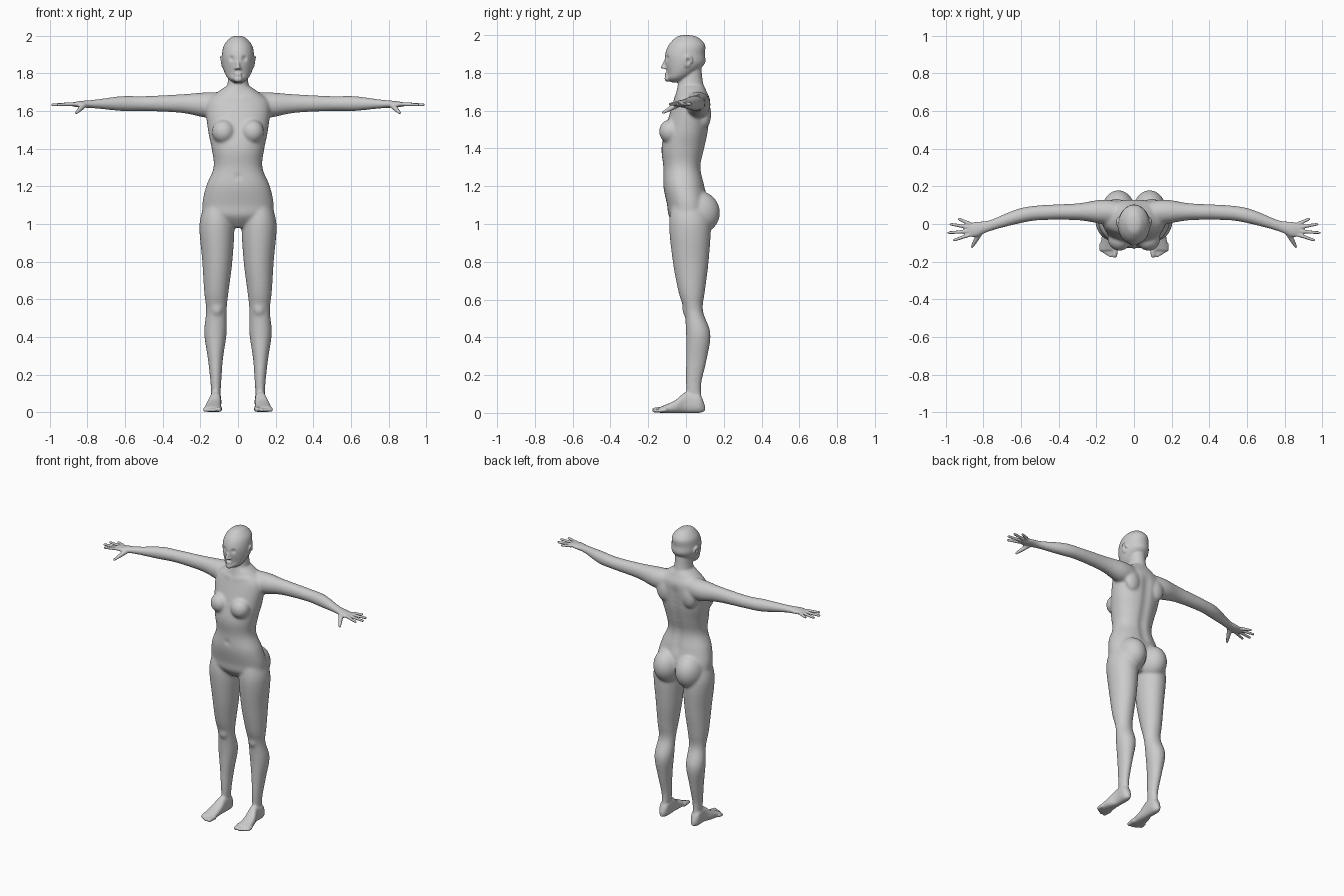
import bpy, bmesh, math
from mathutils import Vector, Matrix, kdtree

cube = bpy.data.objects.get("Cube")
if cube:
    bpy.data.objects.remove(cube, do_unlink=True)

CHIN = 1.75
SHOULDER = 1.64
bm = bmesh.new()


def skin_rings(rings):
    """Join rings of points into a closed tube."""
    rings = [[bm.verts.new(point) for point in ring] for ring in rings]
    for ring, following in zip(rings, rings[1:]):
        for k in range(len(ring)):
            bm.faces.new((ring[k - 1], ring[k], following[k], following[k - 1]))
    bm.faces.new(rings[0][::-1])
    bm.faces.new(rings[-1])


def turned(profile, matrix, sides):
    """Turn a radius and height profile around an axis."""
    angles = [math.tau * k / sides for k in range(sides)]
    skin_rings([[matrix @ Vector((r * math.cos(a), r * math.sin(a), h)) for a in angles]
                for r, h in profile])


def arc(first, last, steps, radius=1, height=0):
    """Part of a half circle, from one latitude to another."""
    latitudes = [math.radians(first + (last - first) * i / steps) for i in range(steps + 1)]
    return [(radius * math.cos(a), height + radius * math.sin(a)) for a in latitudes]


def ball(center, radii, side=1, lift=0, sides=16):
    x, y, z = center
    matrix = Matrix.Translation((x * side, y, z + lift)) @ Matrix.Diagonal((*radii, 1))
    turned(arc(-88, 88, sides // 2), matrix, sides)


def stroke(start, end, thick, thin, side=1, lift=0):
    """Tapering strand with round ends."""
    start, end = [Vector((x * side, y, z + lift)) for x, y, z in (start, end)]
    reach = end - start
    turn = reach.to_track_quat("Z", "Y").to_matrix().to_4x4()
    profile = arc(-88, 0, 4, thick) + arc(0, 88, 4, thin, reach.length)
    turned(profile, Matrix.Translation(start) @ turn, 12)


def spline(before, start, end, after, t):
    """Smooth value between start and end, shaped by both neighbours."""
    slope_in, slope_out = (end - before) / 2, (after - start) / 2
    gap = end - start
    cubic = slope_in + slope_out - gap - gap
    return start + t * (slope_in + t * (gap - slope_in - cubic + t * cubic))


def loft(axis, rows, side=1, power=2, lift=0, sides=32, steps=5):
    """Skin rounded sections: position, then low and high on both other axes."""
    padded = [rows[0], *rows, rows[-1]]
    fine = [[spline(*values, step / steps) for values in zip(*padded[i:i + 4])]
            for i in range(len(rows) - 1) for step in range(steps)]
    fine.append(rows[-1])
    across, along = [k for k in range(3) if k != axis]
    rings = []
    for position, low_a, high_a, low_b, high_b in fine:
        ring = []
        for k in range(sides):
            angle = math.tau * k / sides
            c, s = math.cos(angle), math.sin(angle)
            c = math.copysign(abs(c) ** (2 / power), c)
            s = math.copysign(abs(s) ** (2 / power), s)
            point = Vector()
            point[axis] = position
            point[across] = (low_a + high_a + c * (high_a - low_a)) / 2
            point[along] = (low_b + high_b + s * (high_b - low_b)) / 2
            point.x *= side
            point.z += lift
            ring.append(point)
        rings.append(ring)
    skin_rings(rings)


def centred(rows):
    return [(z, -half, half, front, back) for z, half, front, back in rows]


# Trunk
loft(2, centred([
    (1.74, .05, -.04, .09), (1.7, .11, -.05, .11), (1.64, .17, -.07, .13),
    (1.5, .16, -.11, .12), (1.4, .14, -.13, .1), (1.3, .13, -.12, .08),
    (1.2, .17, -.12, .1), (1.1, .19, -.1, .12), (1.04, .17, -.09, .11),
    (.98, .04, -.04, .07)]), power=2.2)

# Neck
loft(2, centred([(.1, .05, -.01, .08), (0, .055, -.04, .09), (-.09, .08, -.06, .12)]),
     lift=CHIN)

# Head
loft(2, centred([
    (.25, .01, -.01, .01), (.24, .04, -.05, .06), (.2, .075, -.09, .1),
    (.15, .085, -.11, .1), (.1, .084, -.11, .1), (.05, .07, -.1, .05),
    (.02, .05, -.1, .01), (0, .02, -.08, -.03)]), lift=CHIN)

# Nose, chin and lips
stroke((0, -.1, .13), (0, -.124, .08), .007, .01, lift=CHIN)
ball((0, -.1, .02), (.024, .014, .017), lift=CHIN)
for z in (.047, .037):
    ball((0, -.104, z), (.02, .008, .006), lift=CHIN)

for side in (1, -1):
    # Brow and nostril
    stroke((.01, -.1, .147), (.05, -.08, .147), .009, .008, side, CHIN)
    ball((.011, -.113, .077), (.008, .01, .007), side, CHIN)

    # Ear, as a rim around a thin plate
    ball((.08, .01, .11), (.008, .015, .03), side, CHIN)
    for i in range(16):
        angle = math.pi * i / 12
        height = math.sin(angle)
        rim = (.085 + .005 * height, .012 + .017 * math.cos(angle), .107 + .03 * height)
        ball(rim, [.007] * 3, side, CHIN, sides=8)

    # Breast, buttock and shoulder blade
    ball((.077, -.083, 1.49), (.062, .06, .064), side, sides=32)
    ball((.083, .066, 1.06), (.09, .114, .115), side, sides=32)
    ball((.095, .1, 1.58), (.055, .034, .075), side)

    # Arm and palm
    loft(0, [
        (.08, 0, .12, -.07, .06), (.17, 0, .13, -.075, .06), (.3, .02, .11, -.05, .05),
        (.5, .02, .1, -.04, .04), (.62, 0, .08, -.04, .04), (.77, -.04, .02, -.025, .02),
        (.85, -.07, .01, -.02, .012), (.9, -.05, -.01, -.01, 0)], side, lift=SHOULDER)

    # Fingers fan out from the knuckles, then the thumb
    for i, length in enumerate((.085, .11, .1, .06)):
        angle = .25 * i - .33
        root = Vector((.875, .02 * i - .058, -.003))
        reach = Vector((math.cos(angle), math.sin(angle), -.03)) * length
        stroke(root, root + reach, .011, .008, side, SHOULDER)
    stroke((.81, -.03, 0), (.84, -.085, -.03), .017, .013, side, SHOULDER)
    stroke((.84, -.085, -.03), (.86, -.12, -.05), .013, .008, side, SHOULDER)

    # Leg and kneecap
    loft(2, [
        (1.12, .05, .17, -.07, .09), (1, .02, .205, -.09, .13), (.8, .03, .19, -.07, .12),
        (.64, .05, .18, -.04, .1), (.54, .06, .17, -.01, .09), (.42, .06, .18, 0, .13),
        (.28, .08, .16, 0, .11), (.14, .09, .145, 0, .08), (.03, .1, .14, .01, .09)], side)
    ball((.112, 0, .55), (.03, .02, .04), side)

    # Foot
    loft(1, [
        (.1, .11, .13, .01, .04), (.07, .09, .15, 0, .1), (0, .09, .15, 0, .11),
        (-.06, .09, .17, 0, .065), (-.14, .09, .18, 0, .03)], side, power=2.5)

    # Big toe and the row of small toes
    stroke((.1, -.12, .018), (.102, -.167, .015), .017, .0135, side)
    for i in range(4):
        x = .126 + .016 * i
        stroke((x, -.11, .016), (x, .01 * i - .168, .011), .012, .01, side)

# Fuse all the parts into one skin
parts = bpy.data.meshes.new("parts")
bm.to_mesh(parts)
bm.free()
body = bpy.data.objects.new("figure_body", parts)
bpy.context.collection.objects.link(body)
fuse = body.modifiers.new("fuse", "REMESH")
fuse.mode = "VOXEL"
fuse.voxel_size = .0055
graph = bpy.context.evaluated_depsgraph_get()
skin = bpy.data.meshes.new_from_object(body.evaluated_get(graph))
body.modifiers.clear()
body.data = skin
bpy.data.meshes.remove(parts)

tree = kdtree.KDTree(len(skin.vertices))
for v in skin.vertices:
    tree.insert(v.co, v.index)
tree.balance()


def press(center, radius, push):
    """Push the skin softly around a point."""
    for _, i, distance in tree.find_range(center, radius):
        skin.vertices[i].co += Vector(push) * (1 - (distance / radius) ** 2) ** 2


# Spine groove and navel
for i in range(12):
    z = 1.2 + .037 * i
    press((0, .08 + .2 * abs(z - 1.33), z), .045, (0, -.007, 0))
press((0, -.118, 1.25), .02, (0, .012, 0))

for side in (1, -1):
    # Eye socket, eyelid, mouth corner and ear hollow
    press((side * .033, -.098, CHIN + .129), .021, (0, .011, 0))
    press((side * .034, -.093, CHIN + .127), .013, (0, -.006, 0))
    press((side * .024, -.098, CHIN + .041), .01, (0, .003, 0))
    press((side * .09, .013, CHIN + .11), .014, (-side * .006, 0, 0))
    # Collar bone
    for i in range(6):
        press((side * (.025 + .022 * i), .007 * i - .058, 1.67 + .004 * i), .02, (0, -.004, 0))

# Relax the trunk and limbs more than the hands, feet and face
soft = body.vertex_groups.new(name="trunk_and_limbs")
for margin, weight in ((0, .3), (.02, .6), (.05, 1)):
    soft.add([v.index for v in skin.vertices if abs(v.co.x) < .8 - margin
              and .1 + margin < v.co.z < CHIN - margin], weight, "REPLACE")
for name, group, times in (("blend_joints", soft.name, 30), ("even_skin", "", 3)):
    relax = body.modifiers.new(name, "SMOOTH")
    relax.factor = .5
    relax.iterations = times
    relax.vertex_group = group
skin.polygons.foreach_set("use_smooth", [True] * len(skin.polygons))

# Plain grey finish
grey = bpy.data.materials.new("plain_grey")
grey.use_nodes = True
color = (.6, .6, .6, 1)
grey.diffuse_color = color
grey.node_tree.nodes["Principled BSDF"].inputs["Base Color"].default_value = color
skin.materials.append(grey)
